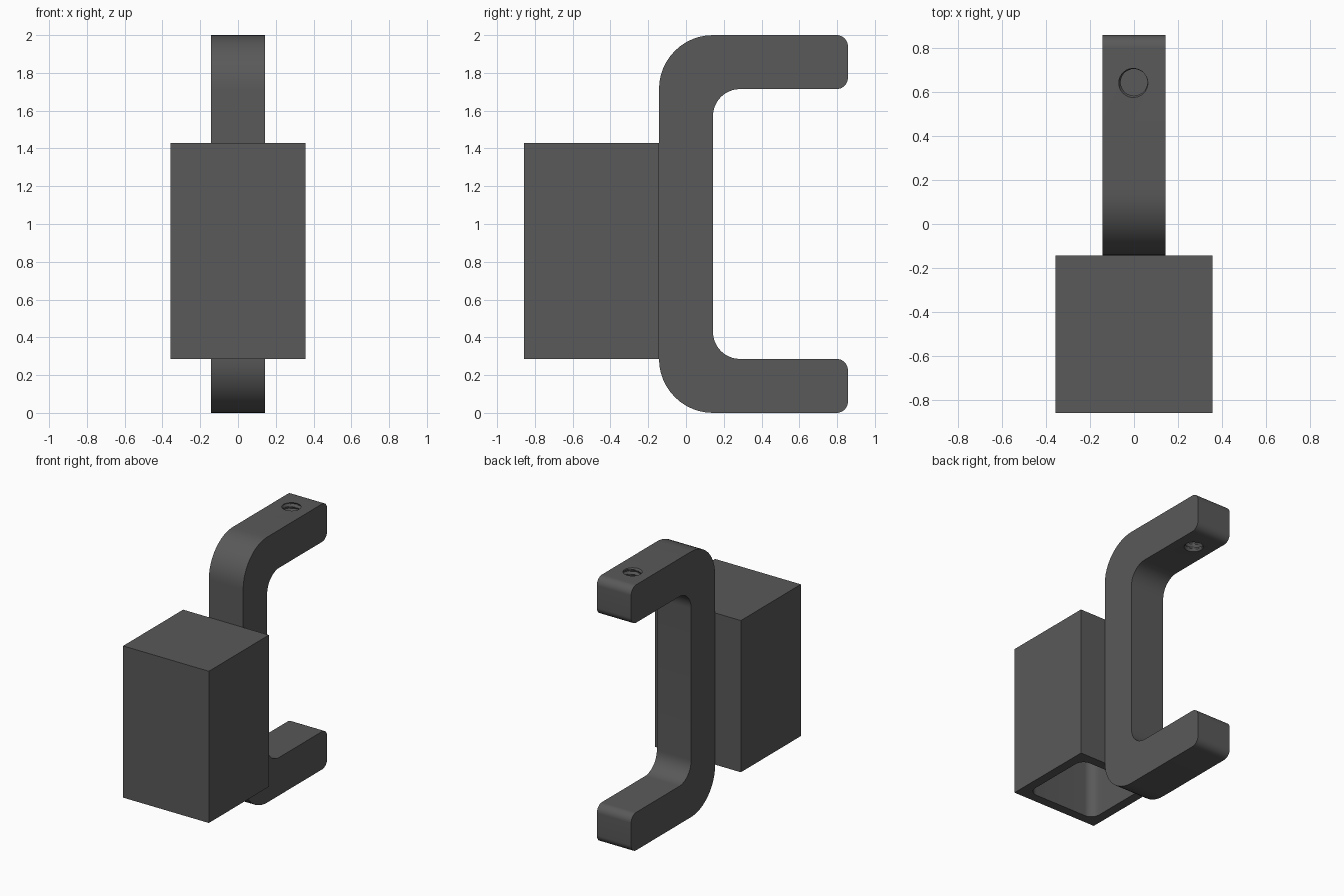
import bpy, bmesh, math
from mathutils import Vector

if "Cube" in bpy.data.objects:
    bpy.data.objects.remove(bpy.data.objects["Cube"])

U = 1 / 7  # base module of the part

mat = bpy.data.materials.new("dark grey")
mat.diffuse_color = (0.1, 0.1, 0.1, 1)
mat.use_nodes = True
mat.node_tree.nodes["Principled BSDF"].inputs["Base Color"].default_value = mat.diffuse_color


def rounded(points, segs=12):
    """Turn (x, y, radius) corners into a filleted outline."""
    out = []
    n = len(points)
    for i, (x, y, r) in enumerate(points):
        p = Vector((x, y))
        if r == 0:
            out.append(p)
            continue
        a = (Vector(points[i - 1][:2]) - p).normalized()
        b = (Vector(points[(i + 1) % n][:2]) - p).normalized()
        c = p + (a + b) * r  # right-angled corners only
        for k in range(segs + 1):
            t = k / segs * math.pi / 2
            out.append(c - b * r * math.cos(t) - a * r * math.sin(t))
    return out


def finish(name, bm):
    bmesh.ops.recalc_face_normals(bm, faces=bm.faces)
    me = bpy.data.meshes.new(name)
    bm.to_mesh(me)
    bm.free()
    me.materials.append(mat)
    ob = bpy.data.objects.new(name, me)
    bpy.context.collection.objects.link(ob)
    return ob


def prism(name, outline, to3d, offset):
    """Extrude a 2D outline along a vector."""
    bm = bmesh.new()
    face = bm.faces.new([bm.verts.new(to3d(p)) for p in outline])
    ext = bmesh.ops.extrude_face_region(bm, geom=[face])
    moved = [v for v in ext["geom"] if isinstance(v, bmesh.types.BMVert)]
    bmesh.ops.translate(bm, verts=moved, vec=offset)
    return finish(name, bm)


def select(ob):
    bpy.ops.object.select_all(action='DESELECT')
    ob.select_set(True)
    bpy.context.view_layer.objects.active = ob


def cut(ob, cutter):
    mod = ob.modifiers.new("cut", 'BOOLEAN')
    mod.operation = 'DIFFERENCE'
    mod.solver = 'EXACT'
    mod.object = cutter
    select(ob)
    bpy.ops.object.modifier_apply(modifier=mod.name)
    bpy.data.objects.remove(cutter)


# C-shaped bracket: side profile with filleted bends and rounded tips
T = 0.06
profile = rounded([
    (-U, 0, 2 * U), (6 * U, 0, T), (6 * U, 2 * U, T), (U, 2 * U, U),
    (U, 12 * U, U), (6 * U, 12 * U, T), (6 * U, 2, T), (-U, 2, 2 * U)])
bracket = prism("bracket", profile, lambda p: (-U, p.x, p.y), (2 * U, 0, 0))

# Threaded hole through the upper arm
SEG, ROWS, PITCH, Z0 = 32, 80, 0.036, 1.683
bm = bmesh.new()
rings = []
for j in range(ROWS + 1):
    z = Z0 + j * PITCH / 8
    ring = []
    for i in range(SEG):
        a = 2 * math.pi * i / SEG
        u = ((z - 2) / PITCH - a / (2 * math.pi) + 1.125) % 1
        r = 0.06 + 0.012 * (1 - abs(2 * u - 1))
        ring.append(bm.verts.new((r * math.cos(a), 4.5 * U + r * math.sin(a), z)))
    rings.append(ring)
for lo, hi in zip(rings, rings[1:]):
    for i in range(SEG):
        k = (i + 1) % SEG
        bm.faces.new((lo[i], lo[k], hi[k], hi[i]))
bm.faces.new(rings[0])
bm.faces.new(rings[-1])
bmesh.ops.triangulate(bm, faces=bm.faces)
cut(bracket, finish("thread_cutter", bm))

# Box holder, open underneath with a round-cornered cavity
H, CY, W = 2.5 * U, -3.5 * U, 0.07


def square(h, r):
    return rounded([(-h, CY - h, r), (h, CY - h, r), (h, CY + h, r), (-h, CY + h, r)])


holder = prism("box_holder", square(H, 0), lambda p: (p.x, p.y, 2 * U), (0, 0, 8 * U))
cavity = prism("cavity_cutter", square(H - W, 0.07),
               lambda p: (p.x, p.y, 2 * U - 0.1), (0, 0, 8 * U - W + 0.1))
cut(holder, cavity)

for ob in (bracket, holder):
    select(ob)
    bpy.ops.object.shade_smooth_by_angle(angle=math.radians(30))
